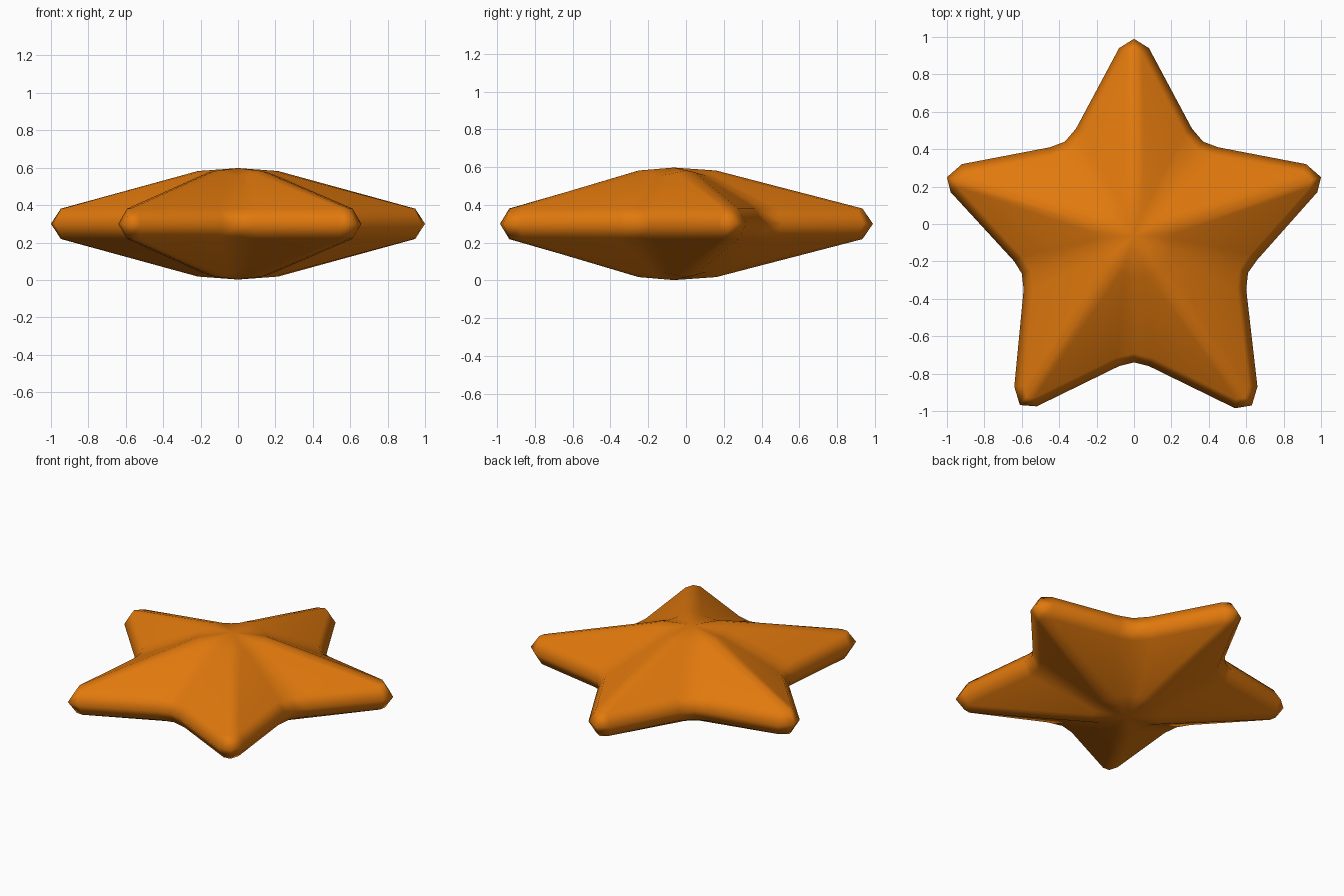
import bpy, bmesh
from mathutils import Vector

if "Cube" in bpy.data.objects:
    bpy.data.objects.remove(bpy.data.objects["Cube"])

orange = bpy.data.materials.new("orange")
orange.diffuse_color = (0.75, 0.19, 0.004, 1)
orange.use_nodes = True
orange.node_tree.nodes["Principled BSDF"].inputs["Base Color"].default_value = orange.diffuse_color

# Star outline: three points round off each tip and each valley, clockwise from the top tip
OUTLINE = [Vector(p) for p in [
    (-.08, .94), (0, .99), (.08, .94), (.31, .51), (.37, .44), (.45, .41),
    (.92, .32), (1, .25), (.98, .17), (.66, -.19), (.61, -.26), (.60, -.35),
    (.66, -.87), (.63, -.97), (.54, -.985), (.08, -.76), (0, -.74), (-.08, -.76),
    (-.52, -.975), (-.61, -.968), (-.64, -.87), (-.59, -.35), (-.60, -.265), (-.64, -.20),
    (-.98, .17), (-1, .25), (-.92, .32), (-.45, .41), (-.37, .44), (-.31, .51)]]
CENTRE = Vector((0, -.065))
MID = 0.30
N = len(OUTLINE)


def inset(points, d):
    """Move every outline point inwards along its mitre."""
    out = []
    for i, p in enumerate(points):
        a = (p - points[i - 1]).normalized()
        b = (points[(i + 1) % N] - p).normalized()
        na, nb = Vector((a.y, -a.x)), Vector((b.y, -b.x))
        m = (na + nb).normalized()
        out.append(p + m * d / m.dot(na))
    return out


def crown():
    """Ring of points where the ridges meet the rounded middle: (xy, height)."""
    out = []
    for k in range(N // 3):
        d = (OUTLINE[3 * k + 1] - CENTRE).normalized()
        side = Vector((d.y, -d.x))
        tip = k % 2 == 0
        r, z, z_side = (.225, .282, .273) if tip else (.215, .257, .264)
        for s in (-1, 0, 1):
            out.append((CENTRE + d * (r - .01 * abs(s)) + side * s * .05, z if s == 0 else z_side))
    return out


bm = bmesh.new()
equator = [bm.verts.new((p.x, p.y, MID)) for p in OUTLINE]
for s in (1, -1):
    rim = [bm.verts.new((p.x, p.y, MID + s * .081)) for p in inset(OUTLINE, .047)]
    top = [bm.verts.new((p.x, p.y, MID + s * z)) for p, z in crown()]
    apex = bm.verts.new((CENTRE.x, CENTRE.y, MID + s * .298))
    for i in range(N):
        j = (i + 1) % N
        bm.faces.new((equator[i], equator[j], rim[j], rim[i]))
        bm.faces.new((rim[i], rim[j], top[j], top[i]))
        bm.faces.new((top[i], top[j], apex))
bmesh.ops.recalc_face_normals(bm, faces=bm.faces)
for f in bm.faces:
    f.smooth = True

mesh = bpy.data.meshes.new("star")
bm.to_mesh(mesh)
bm.free()
mesh.materials.append(orange)
star = bpy.data.objects.new("star", mesh)
bpy.context.collection.objects.link(star)

# Large panels keep their flat shading, the rounded edges blend between them
weighted = star.modifiers.new("weighted_normals", 'WEIGHTED_NORMAL')
weighted.mode = 'FACE_AREA'
